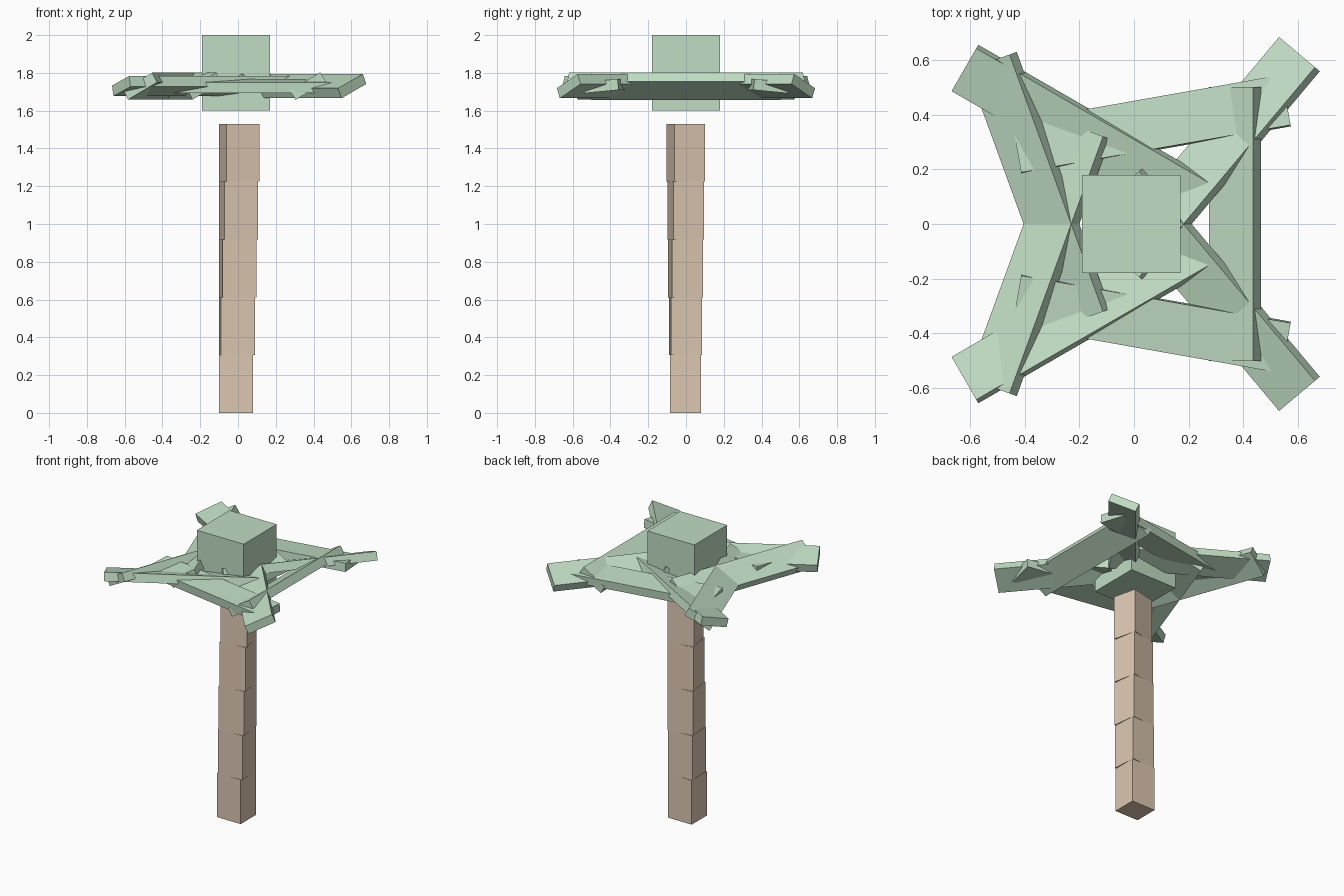
import bpy
from math import radians, cos, sin
from mathutils import Matrix, Vector

if "Cube" in bpy.data.objects:
    bpy.data.objects.remove(bpy.data.objects["Cube"])


def material(name, rgb):
    m = bpy.data.materials.new(name)
    m.diffuse_color = (*rgb, 1)
    m.use_nodes = True
    m.node_tree.nodes["Principled BSDF"].inputs["Base Color"].default_value = m.diffuse_color
    return m


bark = material("bark", (0.72, 0.57, 0.44))
green = material("leaf_green", (0.53, 0.72, 0.55))


def box(name, size, center, mat, rot=Matrix.Identity(4)):
    bpy.ops.mesh.primitive_cube_add(size=1)
    ob = bpy.context.object
    ob.name = name
    ob.data.transform(Matrix.Diagonal((*size, 1)))
    ob.matrix_world = Matrix.Translation(Vector(center)) @ rot
    ob.data.materials.append(mat)
    return ob


# Trunk: five blocks, each twisted a little more than the one below
H = 0.306
for i in range(5):
    box(f"trunk_block_{i + 1}", (0.18, 0.165, H),
        (-0.01 + 0.004 * i, -0.002, H * (i + 0.5)), bark,
        Matrix.Rotation(radians(3.4 * i), 4, 'Z'))

# Crown block
box("crown", (0.36, 0.36, 0.40), (-0.01, 0, 1.80), green)

# Nine fronds: set out around a ring, turned the opposite way,
# with a sideways tilt that swings from one side of the crown to the other
for k in range(9):
    a = radians(40 * k)
    tilt = -radians(31) * cos(a)
    rot = Matrix.Rotation(-a, 4, 'Z') @ Matrix.Rotation(tilt, 4, 'Y')
    box(f"frond_{k + 1}", (0.187, 1.0, 0.058),
        (0.37 * cos(a), 0.37 * sin(a), 1.73), green, rot)
